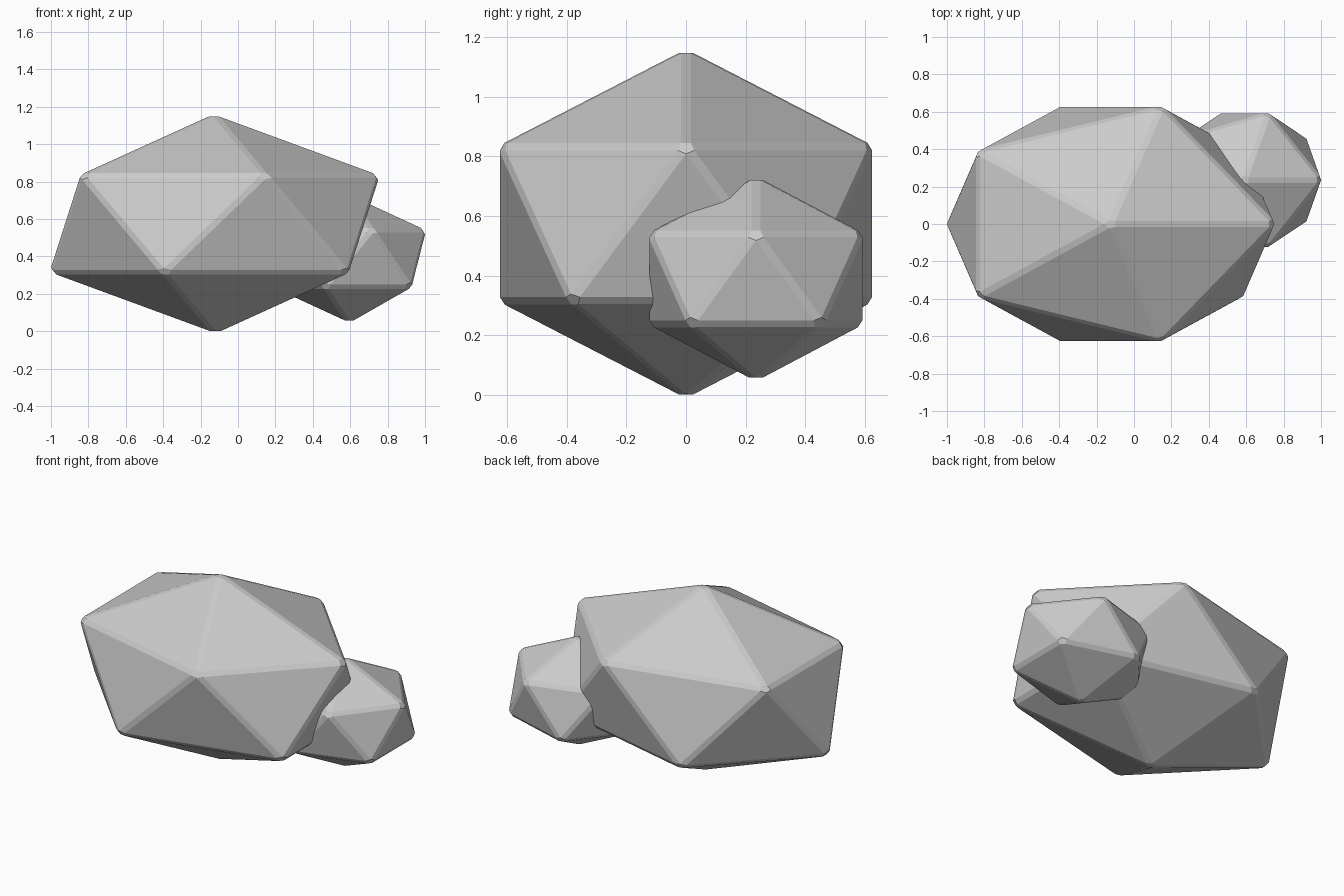
import bpy, bmesh
from mathutils import Vector

if "Cube" in bpy.data.objects:
    bpy.data.objects.remove(bpy.data.objects["Cube"])


def make_rock(name, centre, half, bevel):
    """Stretched icosahedron with narrow chamfers, fitted to given half extents."""
    bm = bmesh.new()
    bmesh.ops.create_icosphere(bm, subdivisions=1, radius=1)
    bmesh.ops.scale(bm, vec=(half[0] / 0.8944, half[1] / 0.8506, half[2]), verts=bm.verts)
    bmesh.ops.bevel(bm, geom=bm.edges[:], offset=bevel, offset_type='OFFSET',
                    segments=1, profile=0.5, affect='EDGES')
    # restore exact extents after the chamfer
    fit = [half[i] / max(abs(v.co[i]) for v in bm.verts) for i in range(3)]
    bmesh.ops.scale(bm, vec=fit, verts=bm.verts)
    bmesh.ops.translate(bm, vec=Vector(centre), verts=bm.verts)
    bmesh.ops.recalc_face_normals(bm, faces=bm.faces)
    mesh = bpy.data.meshes.new(name)
    bm.to_mesh(mesh)
    bm.free()
    obj = bpy.data.objects.new(name, mesh)
    bpy.context.collection.objects.link(obj)
    return obj


# large boulder and the smaller stone leaning into its right back side
make_rock("large_boulder", (-0.125, 0, 0.574), (0.875, 0.625, 0.574), 0.017)
make_rock("small_stone", (0.592, 0.235, 0.389), (0.408, 0.357, 0.332), 0.015)
